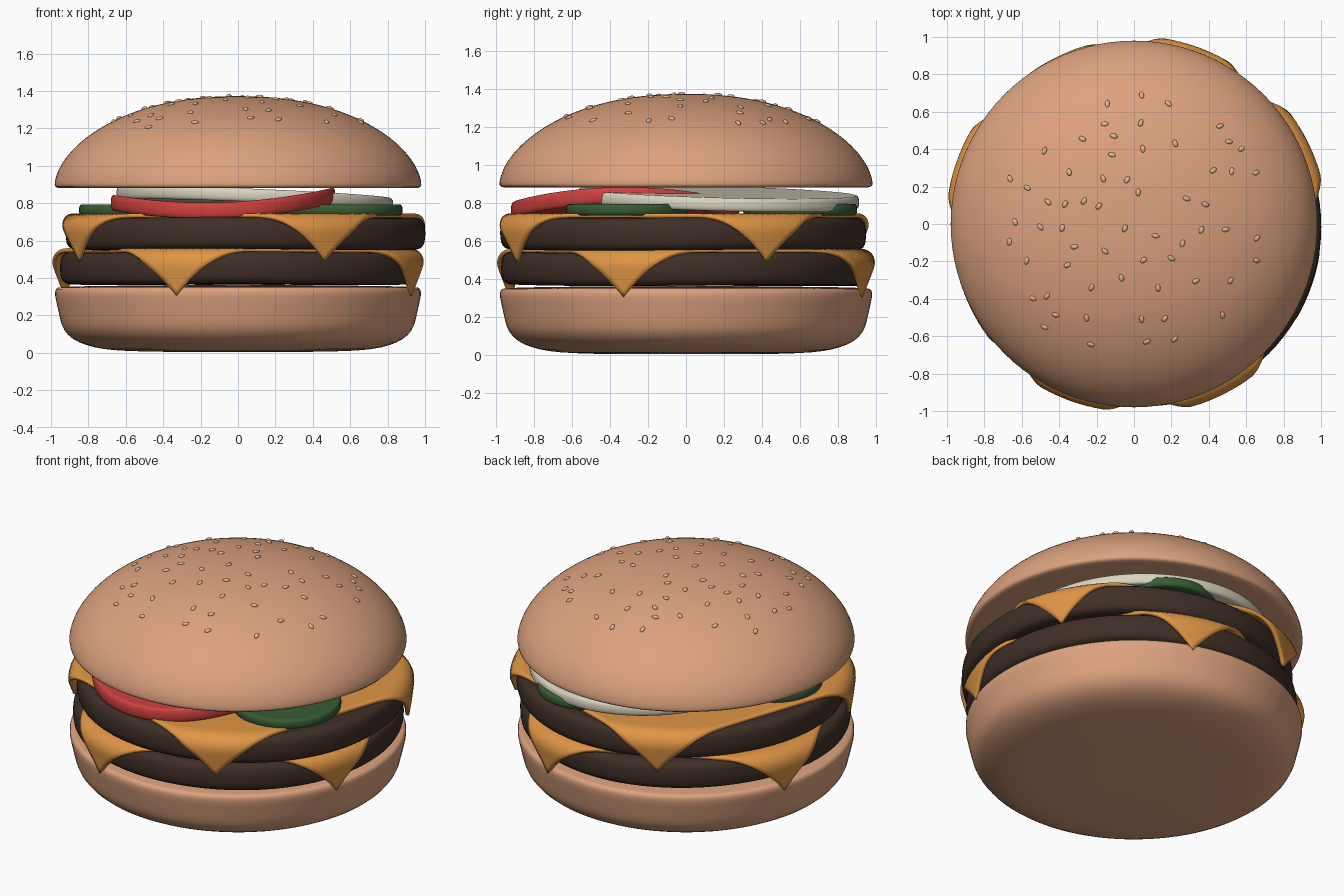
import bpy, bmesh, math, random
from mathutils import Vector, Matrix

if "Cube" in bpy.data.objects:
    bpy.data.objects.remove(bpy.data.objects["Cube"])

random.seed(7)


def material(name, rgb):
    m = bpy.data.materials.new(name)
    m.diffuse_color = (*rgb, 1)
    m.use_nodes = True
    m.node_tree.nodes["Principled BSDF"].inputs["Base Color"].default_value = m.diffuse_color
    return m


BUN = material("bun", (0.72, 0.36, 0.21))
MEAT = material("meat", (0.05, 0.028, 0.02))
CHEESE = material("cheese", (0.74, 0.30, 0.06))
TOMATO = material("tomato", (0.62, 0.055, 0.05))
ONION = material("onion", (0.70, 0.66, 0.53))
PICKLE = material("pickle", (0.04, 0.105, 0.035))
SEED = material("seed", (0.76, 0.45, 0.28))


def make_object(name, bm, mat, angle=50):
    bmesh.ops.recalc_face_normals(bm, faces=bm.faces)
    me = bpy.data.meshes.new(name)
    bm.to_mesh(me)
    bm.free()
    me.materials.append(mat)
    ob = bpy.data.objects.new(name, me)
    bpy.context.collection.objects.link(ob)
    bpy.ops.object.select_all(action='DESELECT')
    ob.select_set(True)
    bpy.context.view_layer.objects.active = ob
    bpy.ops.object.shade_smooth_by_angle(angle=math.radians(angle))
    return ob


def round_profile(pts, times=2):
    """Corner cutting that keeps both end points."""
    for _ in range(times):
        out = [pts[0]]
        for (r0, z0), (r1, z1) in zip(pts, pts[1:]):
            out.append((r0 * .75 + r1 * .25, z0 * .75 + z1 * .25))
            out.append((r0 * .25 + r1 * .75, z0 * .25 + z1 * .75))
        pts = out + [pts[-1]]
    return pts


def lathe(name, profile, mat, center=(0, 0), warp=None, n=96):
    """Spin (r, z) points round z; warp(x, y) adds a height to bend slices."""
    bm = bmesh.new()
    vs = [bm.verts.new((r, 0, z)) for r, z in profile]
    es = [bm.edges.new(p) for p in zip(vs, vs[1:])]
    bmesh.ops.spin(bm, geom=vs + es, cent=(0, 0, 0), axis=(0, 0, 1),
                   angle=2 * math.pi, steps=n, use_merge=True)
    bmesh.ops.remove_doubles(bm, verts=bm.verts, dist=1e-5)
    for v in bm.verts:
        if warp:
            v.co.z += warp(v.co.x, v.co.y)
        v.co.x += center[0]
        v.co.y += center[1]
    return make_object(name, bm, mat)


def slice_profile(r, z, t, bevel=0.02):
    """Disc with rounded rim; extra rings let it bend."""
    h = t / 2
    rings = [r * k / 6 for k in range(6)]
    rim = round_profile([(r - 2 * bevel, z - h), (r, z - h), (r, z + h), (r - 2 * bevel, z + h)])
    return [(q, z - h) for q in rings] + rim + [(q, z + h) for q in reversed(rings)]


# Bottom bun
lathe("bottom_bun", round_profile([
    (0, 0.005), (0.58, 0.005), (0.80, 0.03), (0.93, 0.10), (0.965, 0.24),
    (0.985, 0.345), (0.93, 0.352), (0.8, 0.357), (0, 0.365)]), BUN)


# Patties
def patty(name, z0, z1, center):
    prof = round_profile([(0, z0), (0.86, z0), (0.95, z0 + .004), (0.965, (z0 + z1) / 2),
                          (0.95, z1 - .004), (0.86, z1), (0, z1)])
    lathe(name, prof, MEAT, center,
          lambda x, y: 0.004 * math.sin(3 * math.atan2(y, x)) * math.hypot(x, y))


patty("lower_patty", 0.365, 0.54, (0.01, -0.01))
patty("upper_patty", 0.55, 0.725, (0.04, -0.015))


# Cheese squares draped over the patties
def cheese(name, z, degrees, center, half=0.85, n=64):
    flat, bend = 0.915, 0.08
    bm = bmesh.new()
    bmesh.ops.create_grid(bm, x_segments=n, y_segments=n, size=half)
    for v in bm.verts:
        d = math.hypot(v.co.x, v.co.y)
        over = d - flat
        drop = 0
        if over > 0:
            a = min(over / bend, math.pi / 2)
            rest = max(0, over - bend * math.pi / 2)
            r = flat + bend * math.sin(a) - 0.12 * rest
            drop = bend * (1 - math.cos(a)) + rest
            v.co.x *= r / d
            v.co.y *= r / d
        v.co.z = -drop
    bmesh.ops.transform(bm, verts=bm.verts, matrix=Matrix.Translation((*center, z))
                        @ Matrix.Rotation(math.radians(degrees), 4, 'Z'))
    ob = make_object(name, bm, CHEESE)
    mod = ob.modifiers.new("thickness", 'SOLIDIFY')
    mod.thickness = 0.022
    mod.offset = 0


cheese("lower_cheese", 0.548, 25.5, (0, 0))
cheese("upper_cheese", 0.733, -18.7, (0.03, -0.01))

# Pickle slices
for i, (x, y, r) in enumerate([(-0.56, -0.08, 0.29), (0.56, -0.31, 0.32), (0.27, 0.60, 0.30)]):
    lathe(f"pickle_{i + 1}", slice_profile(r, 0.764, 0.06), PICKLE, (x, y), n=48)

# Tomato slice, sagging between the pickles
lathe("tomato_slice", slice_profile(0.60, 0.762, 0.085), TOMATO, (-0.08, -0.32),
      lambda x, y: 0.17 * x * x + 0.033 * x)

# Onion slice, leaning down to the back right
lathe("onion_slice", slice_profile(0.74, 0.822, 0.07), ONION, (0.09, 0.17),
      lambda x, y: -0.042 * x - 0.027 * y)


# Top bun
def dome(r):
    return 0.90 + 0.472 * (1 - min(1, r / 0.98) ** 2.2) ** 0.59


crown = [(0.98 * math.sin(math.pi / 2 * k / 32),) for k in range(33)]
lathe("top_bun", [(r, dome(r)) for r, in crown]
      + [(0.978, 0.89), (0.965, 0.882), (0.93, 0.88), (0.5, 0.88), (0, 0.88)], BUN)

# Sesame seeds scattered over the crown
spots = []
while len(spots) < 62:
    x, y = random.uniform(-.72, .72), random.uniform(-.72, .72)
    if math.hypot(x, y) < 0.73 and all(math.hypot(x - a, y - b) > 0.075 for a, b in spots):
        spots.append((x, y))
bm = bmesh.new()
for x, y in spots:
    r = max(math.hypot(x, y), 1e-4)
    slope = (dome(r + .005) - dome(r - .005)) / .01
    normal = Vector((-slope * x / r, -slope * y / r, 1)).normalized()
    mat = (Matrix.Translation((x, y, dome(r) + 0.002))
           @ normal.to_track_quat('Z', 'Y').to_matrix().to_4x4()
           @ Matrix.Rotation(random.uniform(0, math.pi), 4, 'Z')
           @ Matrix.Diagonal((0.021, 0.013, 0.009, 1)))
    bmesh.ops.create_uvsphere(bm, u_segments=12, v_segments=8, radius=1, matrix=mat)
make_object("sesame_seeds", bm, SEED)
